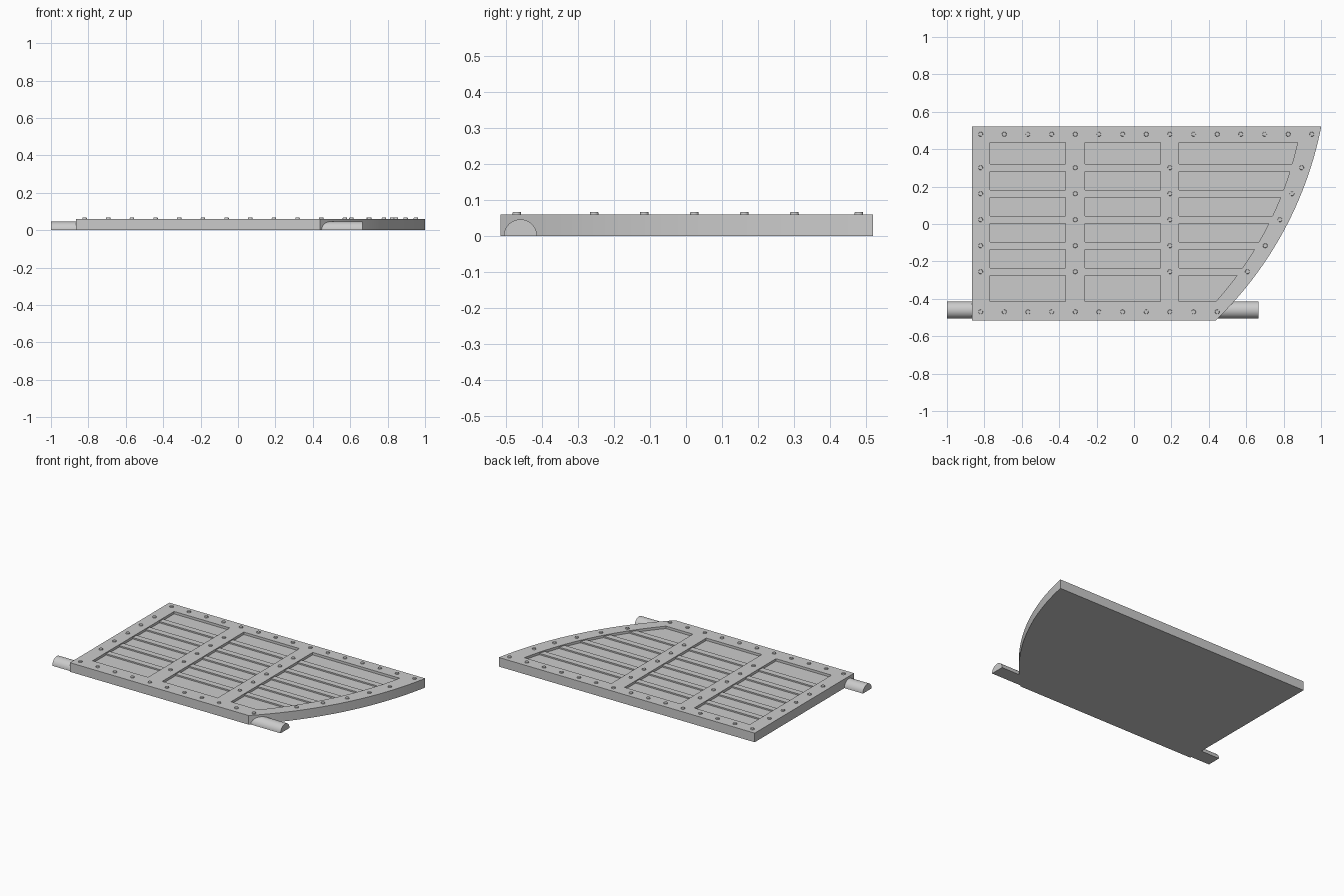
import bpy
import bmesh
import math

cube = bpy.data.objects.get("Cube")
if cube:
    bpy.data.objects.remove(cube, do_unlink=True)

metal = bpy.data.materials.new("grey_metal")
metal.use_nodes = True
metal.diffuse_color = (0.6, 0.6, 0.6, 1)
metal.node_tree.nodes["Principled BSDF"].inputs["Base Color"].default_value = (0.6, 0.6, 0.6, 1)

BACK, FRONT, LEFT = 0.52, -0.515, -0.865
PANEL_BACK, PANEL_FRONT = 0.435, -0.415
BASE_TOP, BATTEN_TOP, TOP = 0.044, 0.053, 0.06
ROWS = [-0.255 + 0.139 * i for i in range(5)]


def finish(bm, name):
    """Turn a bmesh into an object with sharp edges kept."""
    bmesh.ops.recalc_face_normals(bm, faces=bm.faces)
    mesh = bpy.data.meshes.new(name)
    bm.to_mesh(mesh)
    bm.free()
    mesh.materials.append(metal)
    obj = bpy.data.objects.new(name, mesh)
    bpy.context.collection.objects.link(obj)
    bpy.ops.object.select_all(action='DESELECT')
    obj.select_set(True)
    bpy.context.view_layer.objects.active = obj
    bpy.ops.object.shade_smooth_by_angle(angle=math.radians(30))
    return obj


def prism(name, loops, z0, z1):
    """Extrude an outline, with later loops as holes."""
    bm = bmesh.new()
    for loop in loops:
        verts = [bm.verts.new((x, y, z0)) for x, y in loop]
        for a, b in zip(verts, verts[1:] + verts[:1]):
            bm.edges.new((a, b))
    bmesh.ops.triangle_fill(bm, edges=bm.edges[:], use_beauty=True, normal=(0, 0, 1))
    result = bmesh.ops.extrude_face_region(bm, geom=bm.faces[:])
    moved = [v for v in result["geom"] if isinstance(v, bmesh.types.BMVert)]
    bmesh.ops.translate(bm, verts=moved, vec=(0, 0, z1 - z0))
    return finish(bm, name)


def arc_x(y, cx, cy, radius):
    return cx + math.sqrt(radius ** 2 - (y - cy) ** 2)


def outer_x(y, inset=0):
    return arc_x(y, -0.93, 0.90, 1.968 - inset)


def inner_x(y):
    return arc_x(y, -0.963, 0.843, 1.882)


def curved_loop(x0, y0, y1, edge, n=24):
    """Straight on three sides, curved on the left side."""
    ys = [y0 + (y1 - y0) * i / n for i in range(n + 1)]
    return [(x0, y1), (x0, y0)] + [(edge(y), y) for y in ys]


def rect(x0, x1, y0, y1):
    return [(x0, y0), (x1, y0), (x1, y1), (x0, y1)]


# Backing slab and raised frame with three openings
outline = curved_loop(LEFT, FRONT, BACK, outer_x)
panels = [rect(x, x + 0.405, PANEL_FRONT, PANEL_BACK) for x in (-0.77, -0.262)]
panels.append(curved_loop(0.24, PANEL_FRONT, PANEL_BACK, inner_x))
prism("backing_slab", [outline], 0, BASE_TOP)
prism("frame", [outline] + panels, BASE_TOP, TOP)

# Cross battens run under the frame and show in the openings
for i, y in enumerate(ROWS):
    prism(f"batten_{i + 1}", [rect(LEFT + 0.05, outer_x(y, 0.06), y - 0.02, y + 0.02)],
          BASE_TOP - 0.01, BATTEN_TOP)

# Rivets along every frame member
spots = [(-0.82 + 0.1265 * i, -0.47) for i in range(11)]
spots += [(-0.82 + 0.1265 * i, 0.48) for i in range(15)]
for y in ROWS:
    spots += [(x, y) for x in (-0.82, -0.314, 0.192, outer_x(y, 0.046))]
bm = bmesh.new()
for x, y in spots:
    made = bmesh.ops.create_cone(bm, cap_ends=True, segments=12, radius1=0.013,
                                 radius2=0.011, depth=0.01)
    bmesh.ops.translate(bm, verts=made["verts"], vec=(x, y, TOP + 0.0015))
finish(bm, "rivets")

# Half-round hinge pins at both ends
profile = [(-0.46 + 0.046 * math.cos(math.pi * i / 20),
            0.046 * math.sin(math.pi * i / 20)) for i in range(21)]
for name, x0, x1 in (("right_pin", -1.0, -0.84), ("left_pin", 0.4, 0.665)):
    bm = bmesh.new()
    ends = [[bm.verts.new((x, y, z)) for y, z in profile] for x in (x0, x1)]
    for end in ends:
        bm.faces.new(end)
    for i in range(len(profile)):
        j = (i + 1) % len(profile)
        bm.faces.new((ends[0][i], ends[0][j], ends[1][j], ends[1][i]))
    finish(bm, name)
